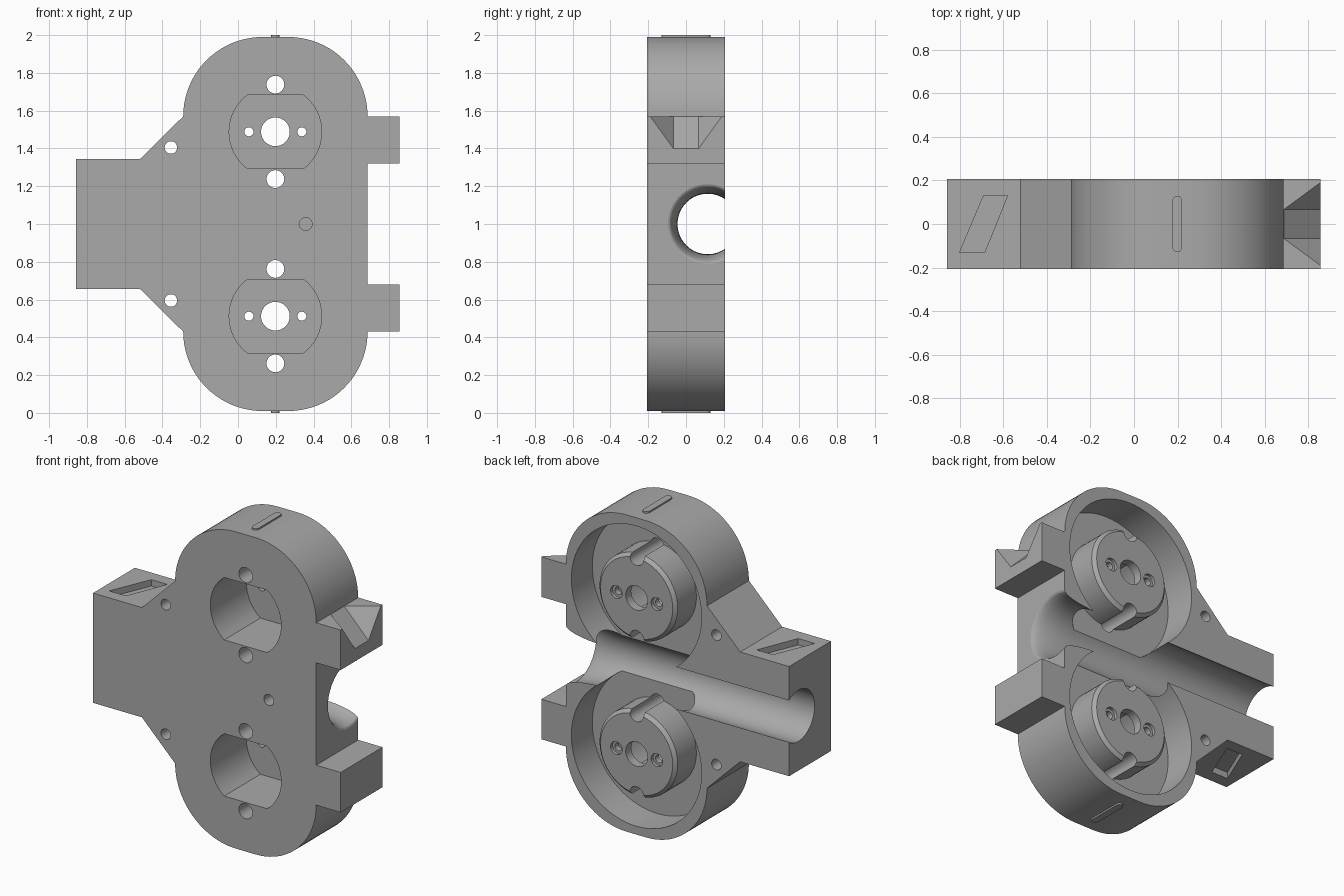
import bpy
import bmesh
from math import cos, sin, pi, radians, sqrt, asin
from mathutils import Vector

cube = bpy.data.objects.get("Cube")
if cube:
    bpy.data.objects.remove(cube, do_unlink=True)

grey = bpy.data.materials.new("mid grey")
grey.use_nodes = True
COLOUR = (0.40, 0.40, 0.40, 1)
grey.diffuse_color = COLOUR
grey.node_tree.nodes["Principled BSDF"].inputs["Base Color"].default_value = COLOUR

MID = 1.0            # height of the symmetry plane
CX, REACH = 0.198, 0.488   # motor centre in x, and its distance from MID
FRONT, BACK = -0.207, 0.207


def make(name, bm):
    bmesh.ops.recalc_face_normals(bm, faces=bm.faces)
    mesh = bpy.data.meshes.new(name)
    bm.to_mesh(mesh)
    bm.free()
    mesh.materials.append(grey)
    obj = bpy.data.objects.new(name, mesh)
    bpy.context.collection.objects.link(obj)
    return obj


def loft(name, rings):
    """Closed solid through rings of matching points."""
    bm = bmesh.new()
    loops = [[bm.verts.new(p) for p in ring] for ring in rings]
    for a, b in zip(loops, loops[1:]):
        for i in range(len(a)):
            j = (i + 1) % len(a)
            bm.faces.new((a[i], a[j], b[j], b[i]))
    bm.faces.new(loops[0])
    bm.faces.new(loops[-1])
    return make(name, bm)


def prism_y(name, pts, lo, hi):
    return loft(name, [[(x, y, z) for x, z in pts] for y in (lo, hi)])


def prism_z(name, pts, lo, hi):
    return loft(name, [[(x, y, z) for x, y in pts] for z in (lo, hi)])


def arc(cx, cy, r, start, end, n):
    angles = [radians(start + (end - start) * i / n) for i in range(n + 1)]
    return [(cx + r * cos(a), cy + r * sin(a)) for a in angles]


def circle(cx, cy, r, n=48):
    return arc(cx, cy, r, 0, 360, n)[:-1]


def boolean(target, tool, operation):
    mod = target.modifiers.new(operation, 'BOOLEAN')
    mod.operation, mod.solver, mod.object = operation, 'EXACT', tool
    bpy.context.view_layer.objects.active = target
    bpy.ops.object.modifier_apply(modifier=mod.name)
    bpy.data.objects.remove(tool, do_unlink=True)


def cut(tool):
    boolean(body, tool, 'DIFFERENCE')


def hole(x, z, r, lo, hi, n=32):
    cut(prism_y("hole_cutter", circle(x, z, r, n), lo, hi))


# Body outline: upper half, then mirrored below
upper = [(0.855, 1.32), (0.855, 1.57), (0.686, 1.57)]
upper += arc(0.266, 1.57, 0.42, 0, 90, 20)[1:]
upper += arc(0.13, 1.57, 0.42, 90, 180, 20)
upper += [(-0.52, 1.343), (-0.858, 1.343)]
upper.insert(0, (0.686, 1.32))
outline = upper + [(x, 2 * MID - z) for x, z in reversed(upper)]
body = prism_y("housing", outline, FRONT, BACK)

for side in (1, -1):
    cz = MID + side * REACH
    # Round bore open to the back, with a chamfered boss standing in it
    hole(CX, cz, 0.45, 0.0, 0.4, 80)
    steps = [(-0.05, 0.27), (0.185, 0.27), (0.205, 0.25)]
    boolean(body, loft("boss", [[(x, y, z) for x, z in circle(CX, cz, r, 64)]
                                for y, r in steps]), 'UNION')
    # Flat-sided pocket entered from the front
    a = math_angle = asin(0.195 / 0.245) * 180 / pi
    pocket = arc(CX, cz, 0.245, -a, a, 16) + arc(CX, cz, 0.245, 180 - a, 180 + a, 16)
    cut(prism_y("pocket_cutter", pocket, -0.4, 0.15))
    # Shaft hole, counterbored screw holes and pin channels
    hole(CX, cz, 0.076, 0, 0.4)
    for s in (1, -1):
        hole(CX + s * 0.14, cz, 0.024, 0, 0.4, 20)
        hole(CX + s * 0.14, cz, 0.04, 0.185, 0.4, 24)
        hole(CX, cz + s * 0.25, 0.047, -0.4, 0.4)
    # Small through hole beside the arm
    hole(-0.355, MID + side * 0.405, 0.033, -0.4, 0.4)
    # Slanted recess in the arm's edge
    edge = MID + side * 0.343
    slant = [(-0.69, 0.13), (-0.58, 0.13), (-0.685, -0.13), (-0.8, -0.13)]
    cut(prism_z("recess_cutter", slant, edge - 0.04, edge + 0.04))
    # Raised rounded rib on the end
    rib = arc(CX, 0.107, 0.022, 0, 180, 10) + arc(CX, -0.107, 0.022, 180, 360, 10)
    far = MID + side * 0.985
    boolean(body, prism_z("rib", rib, far - 0.015, far + 0.015), 'UNION')

# Lengthwise trough, flaring towards the tabs
profile = [(-1.0, 0.16), (0.44, 0.16)]
profile += [(0.44 + 0.246 * t, 0.16 + 0.05 * (1 - sqrt(1 - t * t)))
            for t in (0.2, 0.4, 0.55, 0.7, 0.8, 0.88, 0.94, 0.98, 1)]
profile.append((0.9, 0.21))
cut(loft("trough_cutter", [[(x, y, z) for y, z in circle(0.115, MID, r, 64)]
                           for x, r in profile]))

# Blind hole in the front
hole(0.358, MID, 0.034, -0.4, -0.1)

# Tapered notch in the upper tab, extended past its faces
apex, end, top, low = 0.688, 0.855, 1.57, 1.4
bm = bmesh.new()
for s in (1, -1):
    inner = Vector((apex, s * 0.067, top))
    wide = Vector((end, s * 0.19, top))
    deep = Vector((end, s * 0.067, low))
    lift = Vector((0, 0, 0.1))
    push = Vector((0.1, 0, 0))
    for p in (inner, wide, deep, inner + lift, wide + lift,
              wide + push, deep + push, wide + lift + push):
        bm.verts.new(p)
bmesh.ops.convex_hull(bm, input=bm.verts)
loose = [v for v in bm.verts if not v.link_faces]
bmesh.ops.delete(bm, geom=loose, context='VERTS')
cut(make("notch_cutter", bm))

bpy.ops.object.select_all(action='DESELECT')
body.select_set(True)
bpy.context.view_layer.objects.active = body
bpy.ops.object.shade_smooth_by_angle(angle=radians(25))
